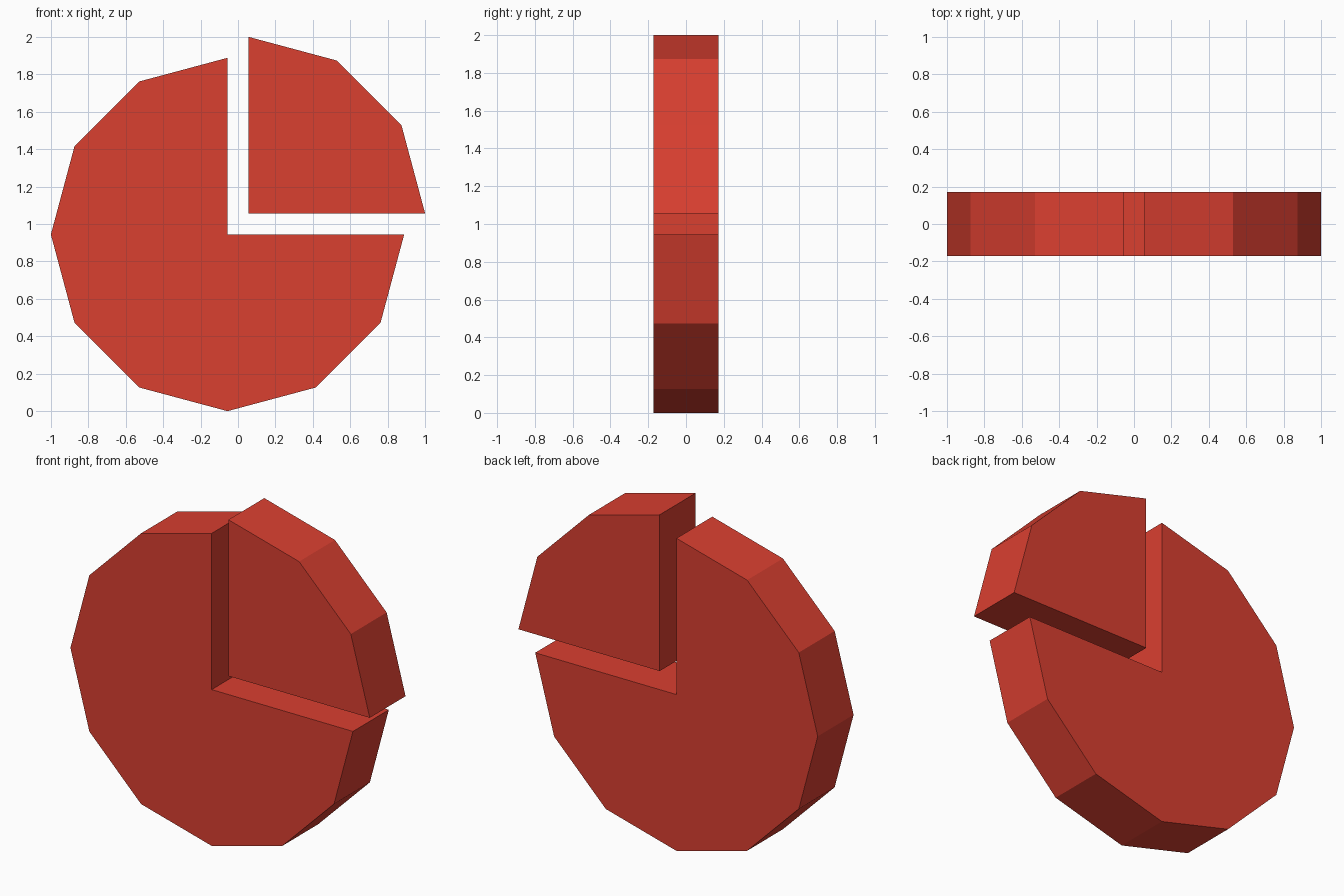
import bpy, bmesh
from math import radians, cos, sin

if "Cube" in bpy.data.objects:
    bpy.data.objects.remove(bpy.data.objects["Cube"])

R = 0.944        # pie radius
HALF = 0.171     # half thickness
GAP = 0.056      # offset of each piece from the middle

red = bpy.data.materials.new("red")
red.diffuse_color = (0.70, 0.05, 0.03, 1)
red.use_nodes = True
red.node_tree.nodes["Principled BSDF"].inputs["Base Color"].default_value = red.diffuse_color


def wedge(name, cx, cz, start, end):
    """Twelve-sided pie sector, extruded along y."""
    profile = [(cx, cz)]
    for a in range(start, end + 1, 30):
        profile.append((cx + R * cos(radians(a)), cz + R * sin(radians(a))))
    bm = bmesh.new()
    face = bm.faces.new([bm.verts.new((x, -HALF, z)) for x, z in profile])
    ext = bmesh.ops.extrude_face_region(bm, geom=[face])
    verts = [v for v in ext["geom"] if isinstance(v, bmesh.types.BMVert)]
    bmesh.ops.translate(bm, vec=(0, 2 * HALF, 0), verts=verts)
    bmesh.ops.recalc_face_normals(bm, faces=bm.faces)
    mesh = bpy.data.meshes.new(name)
    bm.to_mesh(mesh)
    bm.free()
    mesh.materials.append(red)
    bpy.context.collection.objects.link(bpy.data.objects.new(name, mesh))


# Three-quarter body and the separated quarter slice
wedge("pie_body", -GAP, 1 - GAP, 90, 360)
wedge("pie_slice", GAP, 1 + GAP, 0, 90)
